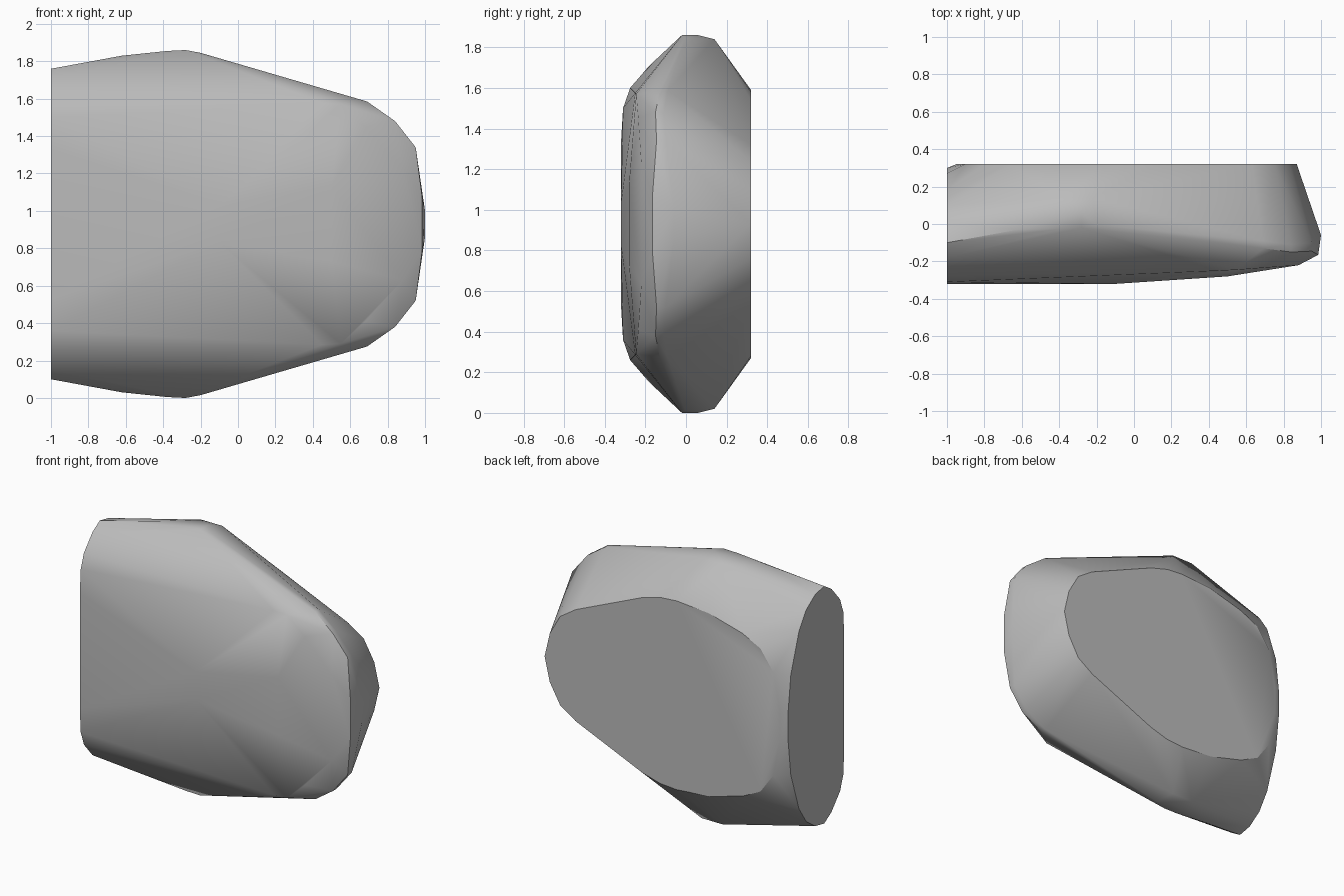
import bpy, bmesh, math

cube = bpy.data.objects.get("Cube")
if cube:
    bpy.data.objects.remove(cube, do_unlink=True)

MID = 0.93  # height of the symmetry plane

# Flat back outline: x, half height
back = [(.87, 0), (.83, .17), (.75, .31), (.63, .39), (.12, .61), (-.02, .65),
        (-.15, .66), (-.4, .64), (-.66, .57), (-.8, .5), (-.9, .36), (-.95, .1)]
# Flat cut end outline: y, half height
end = [(-.32, .4), (-.31, .57), (-.275, .67), (-.18, .78), (-.1, .83), (0, .81),
       (.1, .74), (.18, .62), (.27, .35), (.3, .1)]
# Crown ridge, nose rim and bulging front: x, y, half height
crown = [(-.62, -.03, .9), (-.38, -.025, .925), (-.28, -.02, .93), (-.28, .06, .93),
         (-.2, -.005, .915), (-.38, .14, .91), (-.22, .14, .91)]
nose = [(.69, -.13, .655), (.69, -.09, .655), (.84, -.15, .55), (.84, -.11, .55),
        (.95, -.145, .41), (.95, -.1, .41), (.985, -.165, .14), (1, -.06, .07)]
front = [(-.1, -.32, .1), (.45, -.25, .645), (.55, -.245, .64), (.68, -.235, .52),
         (.5, -.28, .2), (.88, -.22, .3)]

points = [(x, .32, h) for x, h in back] + [(-1, y, h) for y, h in end]
points += crown + nose + front

# Wrap a convex skin around the points and their mirror images
bm = bmesh.new()
for x, y, h in points:
    for side in ((1, -1) if h else (1,)):
        bm.verts.new((x, y, MID + side * h))
hull = bmesh.ops.convex_hull(bm, input=bm.verts)
loose = {g for g in hull["geom_interior"] + hull["geom_unused"]
         if isinstance(g, bmesh.types.BMVert)}
bmesh.ops.delete(bm, geom=list(loose), context="VERTS")
bmesh.ops.dissolve_limit(bm, angle_limit=math.radians(1), verts=bm.verts, edges=bm.edges)
bmesh.ops.recalc_face_normals(bm, faces=bm.faces)
mesh = bpy.data.meshes.new("stone_block")
bm.to_mesh(mesh)
bm.free()

stone = bpy.data.objects.new("stone_block", mesh)
bpy.context.collection.objects.link(stone)

# Plain grey surface
grey = bpy.data.materials.new("stone_grey")
grey.use_nodes = True
colour = (.5, .5, .5, 1)
grey.diffuse_color = colour
grey.node_tree.nodes["Principled BSDF"].inputs["Base Color"].default_value = colour
mesh.materials.append(grey)

# Soft facets with crisp cut edges
bpy.ops.object.select_all(action="DESELECT")
stone.select_set(True)
bpy.context.view_layer.objects.active = stone
bpy.ops.object.shade_smooth_by_angle(angle=math.radians(30))
